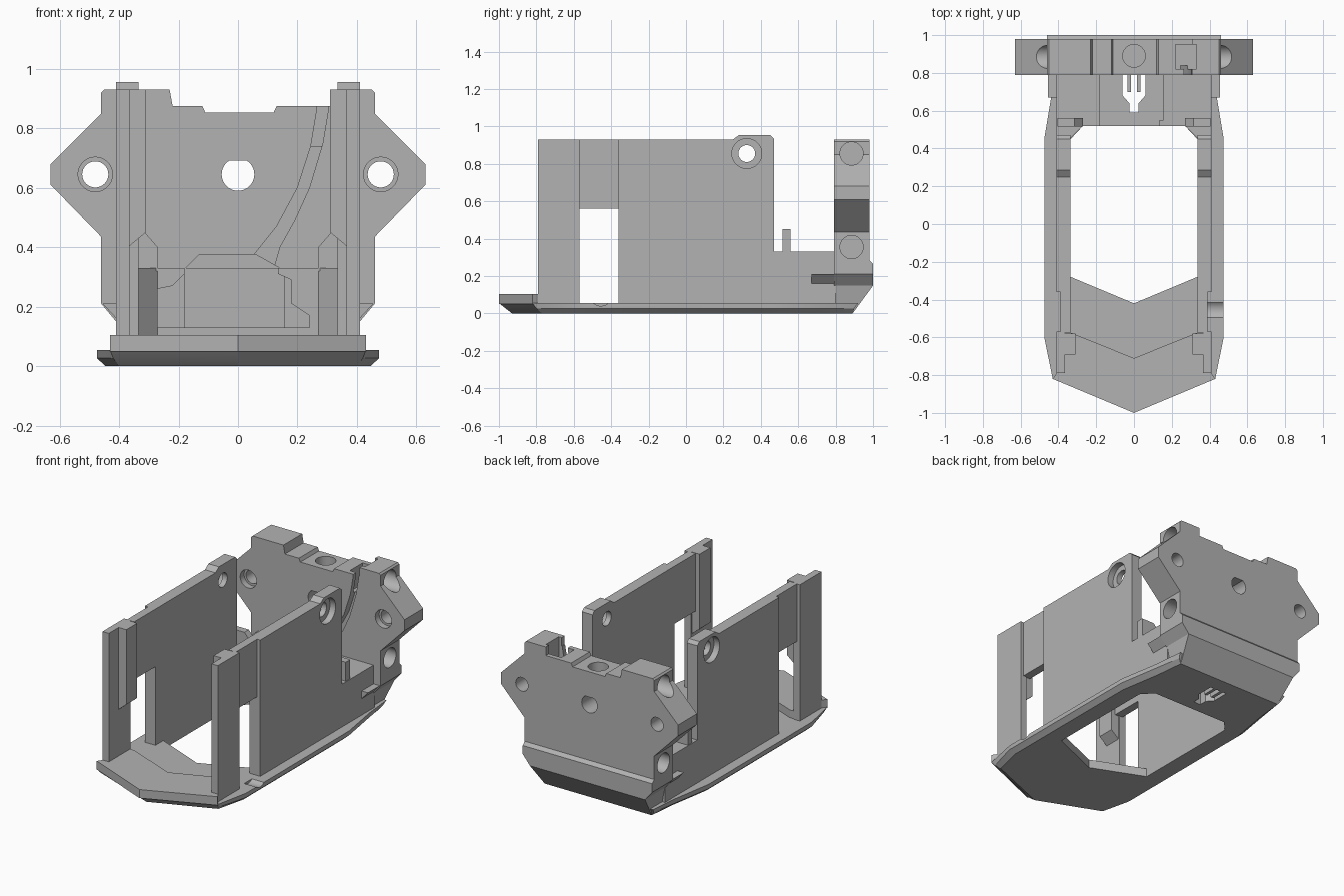
import bpy, bmesh, math
from mathutils import Vector

cube = bpy.data.objects.get("Cube")
if cube:
    bpy.data.objects.remove(cube, do_unlink=True)

grey = bpy.data.materials.new("plain grey")
grey.use_nodes = True
COL = (0.45, 0.45, 0.45, 1)
grey.diffuse_color = COL
grey.node_tree.nodes["Principled BSDF"].inputs["Base Color"].default_value = COL


def loft(name, loops):
    """Closed solid through matching loops of points."""
    bm = bmesh.new()
    rings = [[bm.verts.new(p) for p in loop] for loop in loops]
    n = len(rings[0])
    for a, b in zip(rings, rings[1:]):
        for i in range(n):
            j = (i + 1) % n
            bm.faces.new((a[i], a[j], b[j], b[i]))
    bm.faces.new(rings[0])
    bm.faces.new(rings[-1])
    bmesh.ops.recalc_face_normals(bm, faces=bm.faces)
    me = bpy.data.meshes.new(name)
    bm.to_mesh(me)
    bm.free()
    ob = bpy.data.objects.new(name, me)
    me.materials.append(grey)
    bpy.context.collection.objects.link(ob)
    return ob


def prism(name, axis, pts, lo, hi):
    """Extrude a 2D outline along an axis; outline uses the other two axes in order."""
    def place(p, t):
        q = list(p)
        q.insert("xyz".index(axis), t)
        return Vector(q)
    return loft(name, [[place(p, t) for p in pts] for t in (lo, hi)])


def rect(a, b, c, d):
    return [(a, c), (b, c), (b, d), (a, d)]


def circle(u, v, r, n=32):
    return [(u + r * math.cos(2 * math.pi * i / n), v + r * math.sin(2 * math.pi * i / n)) for i in range(n)]


def mirrored(half):
    """Outline symmetric about the first coordinate."""
    return half + [(-u, v) for u, v in reversed(half) if abs(u) > 1e-6]


def cut(ob, cutters):
    bpy.context.view_layer.objects.active = ob
    for axis, pts, lo, hi in cutters:
        tool = prism("cutter", axis, pts, min(lo, hi), max(lo, hi))
        mod = ob.modifiers.new("cut", "BOOLEAN")
        mod.operation, mod.solver, mod.object = "DIFFERENCE", "EXACT", tool
        bpy.ops.object.modifier_apply(modifier=mod.name)
        bpy.data.objects.remove(tool, do_unlink=True)


def smooth(ob):
    bpy.ops.object.select_all(action="DESELECT")
    ob.select_set(True)
    bpy.context.view_layer.objects.active = ob
    bpy.ops.object.shade_smooth_by_angle(angle=math.radians(25))


# Base plate with chamfered underside and a large pointed opening
low = [(0, -.93), (.40, -.77), (.445, -.58), (.445, .43), (.40, .70), (.38, .89)]
mid = [(0, -.965), (.42, -.80), (.475, -.6), (.475, .45), (.43, .72), (.40, .90)]
top = [(0, -1), (.43, -.82), (.475, -.6), (.475, .45), (.43, .72), (.41, .92)]
base = loft("base_plate", [[(x, y, z) for x, y in mirrored(h)]
                           for h, z in ((low, 0), (mid, .027), (top, .055))])
opening = mirrored([(0, -.42), (.335, -.28), (.335, .45), (.27, .52)])
# Fork-shaped vent: a tapered slot with two bars left standing
fork = mirrored([(0, .59), (.025, .59), (.025, .64), (.06, .68), (.06, .79), (.035, .79),
                 (.035, .70), (.015, .70), (.015, .79)])
cut(base, [("z", opening, -.1, .2), ("z", fork, -.1, .2),
           ("x", circle(-.455, .1, .06), .39, .6)])

# Raised bow
prism("bow_step", "z", mirrored([(0, -1), (.43, -.82), (.41, -.79), (.41, -.575), (.335, -.575), (0, -.71)]),
      .05, .105)

# Rear deck block with an open channel
deck = prism("rear_deck", "z", mirrored([(0, .52), (.27, .52), (.34, .45), (.34, .80)]), .03, .33)
mouth = [(-.27, .13), (-.27, .26), (-.22, .27), (-.18, .31), (-.18, .4), (.135, .4),
         (.135, .31), (.18, .29), (.18, .21), (.24, .17), (.24, .13)]
cut(deck, [("y", mouth, .4, .56), ("z", rect(-.18, .155, .55, .79), .13, .5), ("z", fork, 0, .2)])

wall_side = [(-.36, .03), (-.36, .93), (.25, .93), (.285, .955), (.45, .955), (.47, .935),
             (.47, .33), (.80, .33), (.80, .03)]
for s, side in ((1, "left"), (-1, "right")):
    def slab(name, pts, a, b):
        return prism(f"{side}_{name}", "x", pts, min(s * a, s * b), max(s * a, s * b))

    # Side wall with a counterbored screw hole
    wall = slab("wall", wall_side, .335, .41)
    cut(wall, [("x", circle(.325, .855, .045), s * .3, s * .5),
               ("x", circle(.325, .855, .08), s * .37, s * .5)])
    smooth(wall)
    # Thin panel over the window, front post and its inner rib
    slab("window_panel", rect(-.575, -.355, .56, .93), .335, .388)
    slab("front_post", rect(-.79, -.57, .05, .93), .365, .41)
    prism(f"{side}_post_rib", "y", [(s * .37, .40), (s * .31, .45), (s * .31, .93), (s * .37, .93)], -.69, -.58)
    # Locating peg on the deck
    prism(f"{side}_peg", "y", [(s * .27, .32), (s * .27, .40), (s * .315, .452), (s * .405, .452), (s * .405, .32)],
          .515, .56)
    # Side ledge in front of the rear plate
    prism(f"{side}_ledge", "y", [(s * .40, .15), (s * .455, .21), (s * .40, .21)], .67, .80)

# Rear plate outline, including the sloped stern
half = [(.38, 0), (.41, .15), (.46, .21), (.46, .435), (.63, .61), (.63, .68), (.46, .85), (.46, .92), (.45, .93)]
crown = [(.31, .93), (.31, .875), (.13, .875), (.12, .853), (-.11, .853), (-.12, .875), (-.22, .875), (-.23, .93)]
plate = prism("rear_plate", "y", half + crown + [(-x, z) for x, z in reversed(half)], .79, 1)
stern = [(.98, 1.1), (.98, .285), (1, .265), (1.001, .15), (.89, -.001), (.89, -.1), (1.2, -.1), (1.2, 1.1)]
keyed = [(x, min(z, .70)) for x, z in circle(0, .645, .055) if z < .694]
groove = [(.27, .95), (.265, .86), (.245, .74), (.20, .60), (.13, .47), (.05, .37), (0, .33),
          (.12, .33), (.14, .40), (.19, .49), (.24, .60), (.285, .75), (.305, .87), (.305, .95)]
recess = [(-.18, .30), (-.18, .325), (-.13, .375), (.06, .375), (.14, .33), (.14, .30)]
cuts = [("x", stern, -1, 1),
        ("y", keyed, .7, 1.1),
        ("y", groove, .7, .84),
        ("y", recess, .7, .86),
        ("z", circle(0, .89, .06), .76, 1),
        ("z", rect(.22, .33, .82, .95), .74, 1)]
for s in (1, -1):
    cuts += [("y", circle(s * .48, .645, .044), .7, 1.1),
             ("y", circle(s * .48, .645, .058), .7, .83),
             ("x", circle(.885, .855, .062), s * .37, s * .8),
             ("x", circle(.885, .355, .062), s * .36, s * .8)]
cut(plate, cuts)
smooth(plate)
smooth(base)
